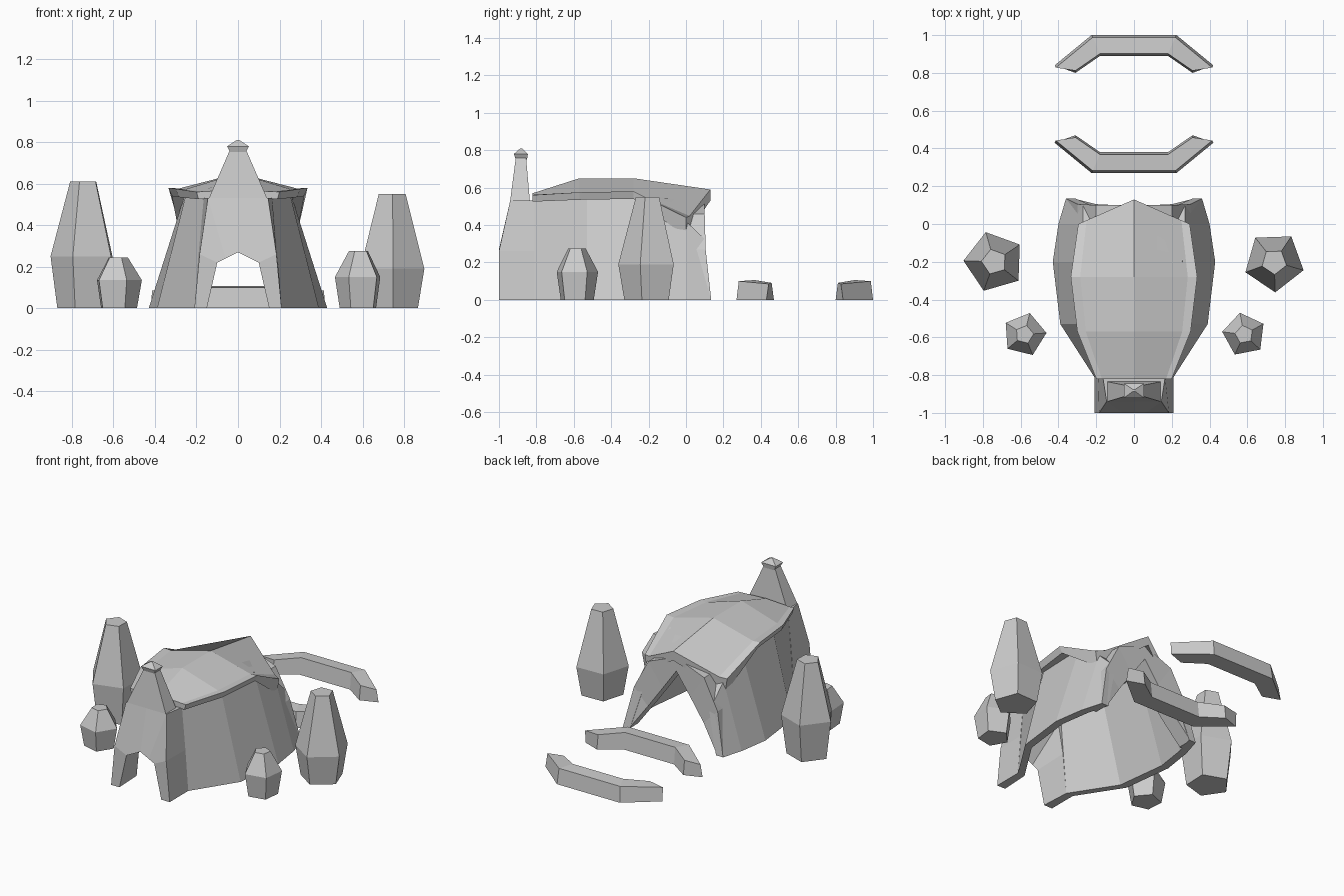
import bpy, bmesh
from math import cos, sin, radians

if "Cube" in bpy.data.objects:
    bpy.data.objects.remove(bpy.data.objects["Cube"])


def loft(name, rings, mirror=False):
    """Skin a list of equal-length point rings and cap both ends."""
    bm = bmesh.new()
    vs = [[bm.verts.new(p) for p in r] for r in rings]
    n = len(rings[0])
    for a, b in zip(vs, vs[1:]):
        for i in range(n):
            j = (i + 1) % n
            bm.faces.new((a[i], a[j], b[j], b[i]))
    bm.faces.new(vs[0])
    bm.faces.new(vs[-1])
    bmesh.ops.recalc_face_normals(bm, faces=bm.faces)
    me = bpy.data.meshes.new(name)
    bm.to_mesh(me)
    bm.free()
    ob = bpy.data.objects.new(name, me)
    bpy.context.collection.objects.link(ob)
    if mirror:
        ob.modifiers.new("Mirror", "MIRROR").use_mirror_merge = False
    return ob


def arch(name, half):
    """Loft an arch foot to foot from the stations of its right half."""
    left = [[(-x, y, z) for x, y, z in r] for r in reversed(half[:-1])]
    return loft(name, half + left)


# Side walls: outer x and y at ground, outer x and y at top, top height
wall = []
for xb, yb, xt, yt, zt in [(0.21, -0.81, 0.165, -0.81, 0.53),
                           (0.39, -0.53, 0.25, -0.53, 0.55),
                           (0.43, -0.20, 0.255, -0.20, 0.55),
                           (0.40, 0.0, 0.27, 0.0, 0.42),
                           (0.36, 0.135, 0.27, 0.095, 0.33)]:
    t = 0.05
    wall.append([(xb, yb, 0), (xt, yt, zt), (xt - t, yt, zt), (xb - t, yb, 0)])
loft("side_walls", wall, mirror=True)

# Front portal: outer (x, front y, z), front inner (x, z), back outer x, back inner (x, z)
portal = []
for (xo, yo, zo), (xi, zi), xk, (xj, zj) in [
        ((0.21, -1.0, 0), (0.15, 0), 0.21, (0.16, 0)),
        ((0.185, -1.0, 0.26), (0.10, 0.22), 0.19, (0.135, 0.26)),
        ((0.145, -0.94, 0.53), (0.06, 0.24), 0.165, (0.10, 0.45)),
        ((0, -0.94, 0.53), (0, 0.27), 0, (0, 0.48))]:
    portal.append([(xo, yo, zo), (xk, -0.81, zo), (xj, -0.81, zj), (xi, -1.0, zi)])
arch("front_portal", portal)

# Back frame with a pointed opening: outer x, z, inner x, z, back y
frame = []
for xo, zo, xi, zi, y in [(0.36, 0, 0.32, 0, 0.135), (0.30, 0.27, 0.20, 0.17, 0.105),
                          (0.20, 0.46, 0.10, 0.31, 0.10), (0, 0.54, 0, 0.45, 0.10)]:
    frame.append([(xo, y, zo), (xo, y - 0.1, zo), (xi, y - 0.1, zi), (xi, y, zi)])
arch("back_frame", frame)

# Roof: ridge y, ridge z, eave y, eave half width, eave z, ridge and eave thickness
roof = []
for yr, zr, ye, w, ze, tr, te in [(-0.82, 0.57, -0.82, 0.20, 0.56, 0.04, 0.035),
                                  (-0.57, 0.65, -0.57, 0.30, 0.575, 0.05, 0.04),
                                  (-0.28, 0.65, -0.28, 0.335, 0.58, 0.05, 0.04),
                                  (0.13, 0.59, 0.0, 0.295, 0.44, 0.06, 0.10)]:
    top, under = [], []
    for f in (-1, -0.85, 0, 0.85, 1):
        a = abs(f)
        y, z = yr + (ye - yr) * a, zr + (ze - zr) * a
        dip = 0.014 if a == 0.85 and yr > -0.8 else 0
        top.append((w * f, y, z - dip))
        under.append((w * f * 0.95, y, z - tr - (te - tr) * a))
    roof.append(top + under[::-1])
loft("roof", roof)


# Chimney tower, ledge and cap, as stacked rectangles (half x, y0, y1, z)
def rects(rows):
    return [[(-w, a, z), (w, a, z), (w, b, z), (-w, b, z)] for w, a, b, z in rows]


loft("chimney", rects([(0.14, -0.94, -0.835, 0.53), (0.04, -0.91, -0.855, 0.76)]))
loft("chimney_cap", rects([(0.037, -0.91, -0.85, 0.75), (0.052, -0.92, -0.845, 0.78),
                           (0.006, -0.886, -0.876, 0.81)]))

# Two curved benches facing each other
mid = 0.635
for name, s in (("far_bench", 1), ("near_bench", -1)):
    bench = []
    for xo, yo, xi, yi, h in [(0.42, 0.205, 0.31, 0.165, 0.085),
                              (0.225, 0.365, 0.18, 0.255, 0.10)]:
        bench.append([(xo, mid + s * yo, 0), (xo - 0.006, mid + s * (yo - 0.012), h),
                      (xi, mid + s * (yi + 0.012), h + 0.006), (xi, mid + s * yi, 0)])
    loft(name, bench + [[(-x, y, z) for x, y, z in r] for r in reversed(bench)])

# Five-sided trees: x, y, radius, turn, widest height, full height
for name, x, y, r, turn, zm, zt in [("tall_tree_left", -0.74, -0.2, 0.163, 178, 0.25, 0.61),
                                    ("tall_tree_right", 0.742, -0.2, 0.162, 56, 0.19, 0.55),
                                    ("small_tree_left", -0.58, -0.585, 0.117, 76, 0.135, 0.245),
                                    ("small_tree_right", 0.583, -0.585, 0.117, 101, 0.15, 0.275)]:
    loft(name, [[(x + r * k * cos(radians(turn + 72 * i)),
                  y + r * k * sin(radians(turn + 72 * i)), z) for i in range(5)]
                for k, z in ((0.8, 0), (1, zm), (0.42, zt))])
